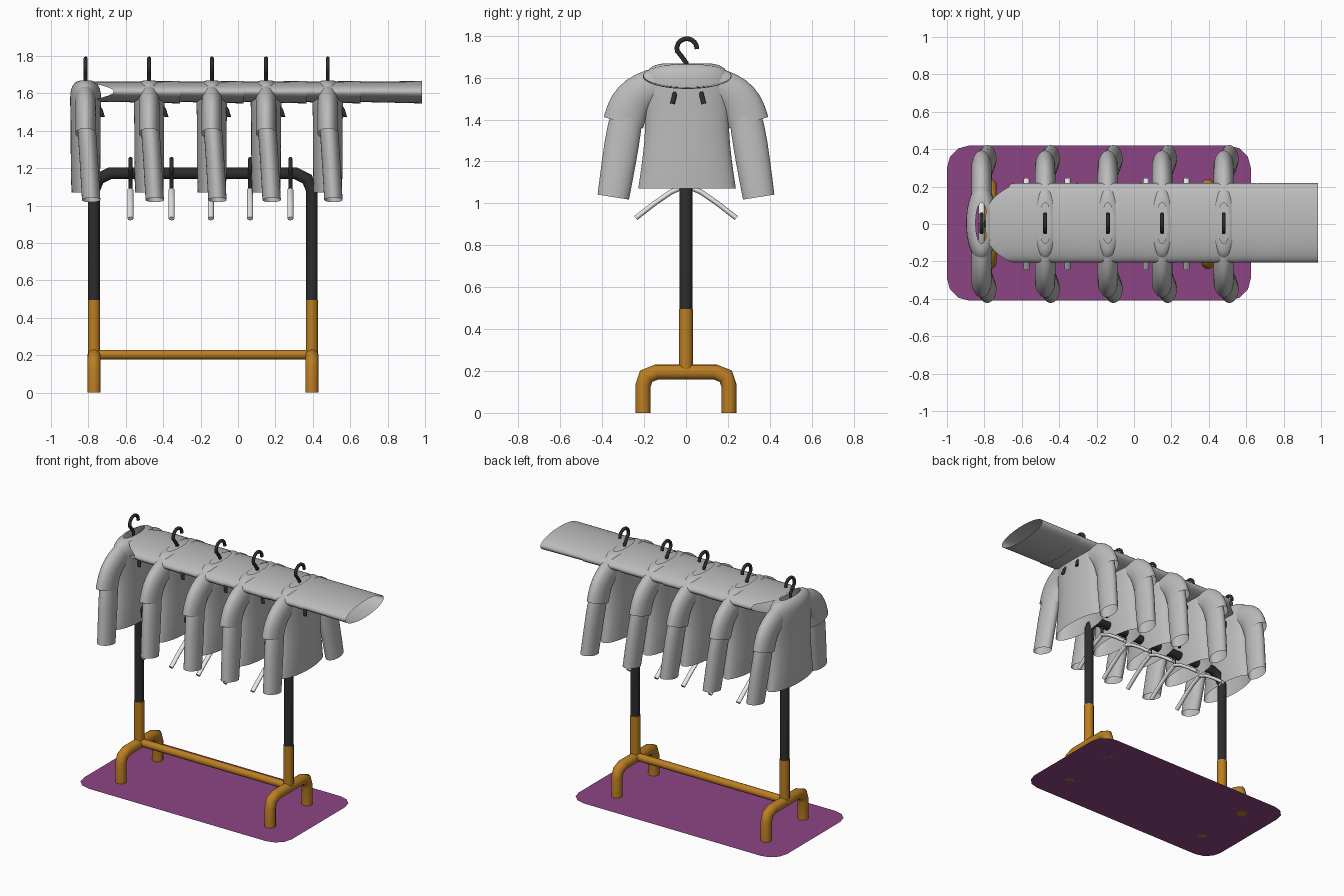
import bpy, bmesh, math
from mathutils import Vector

if "Cube" in bpy.data.objects:
    bpy.data.objects.remove(bpy.data.objects["Cube"])


def material(name, rgb):
    m = bpy.data.materials.new(name)
    m.use_nodes = True
    m.diffuse_color = (*rgb, 1)
    m.node_tree.nodes["Principled BSDF"].inputs["Base Color"].default_value = (*rgb, 1)
    return m


FABRIC = material("grey fabric", (0.5, 0.5, 0.5))
BLACK = material("black metal", (0.025, 0.026, 0.027))
BRASS = material("golden brown metal", (0.5, 0.21, 0.016))
PURPLE = material("purple rug", (0.27, 0.06, 0.23))
WHITE = material("white plastic", (0.8, 0.8, 0.8))

X, Y, Z = Vector((1, 0, 0)), Vector((0, 1, 0)), Vector((0, 0, 1))


def finish(name, bm, mat, smooth=True):
    mesh = bpy.data.meshes.new(name)
    bm.to_mesh(mesh)
    bm.free()
    mesh.materials.append(mat)
    for p in mesh.polygons:
        p.use_smooth = smooth and len(p.vertices) == 4
    obj = bpy.data.objects.new(name, mesh)
    bpy.context.collection.objects.link(obj)
    return obj


def sweep(name, path, radii, side, mat, sides=14, capped=True, smoother=False):
    """Sweep an ellipse along a flat path; radii are (in plane, along side)."""
    pts = [Vector(p) for p in path]
    if not isinstance(radii, list):
        radii = [(radii, radii)] * len(pts)
    bm = bmesh.new()
    rings = []
    for i, p in enumerate(pts):
        ahead = (pts[min(i + 1, len(pts) - 1)] - p).normalized()
        behind = (p - pts[max(i - 1, 0)]).normalized()
        tangent = (ahead + behind).normalized()
        mitre = 1 / max(tangent.dot(ahead if ahead.length else behind), 0.7)
        normal = side.cross(tangent).normalized()
        a, b = radii[i]
        if not capped:
            mitre = 1
        rings.append([bm.verts.new(p + normal * a * mitre * math.cos(t) + side * b * math.sin(t))
                      for t in (2 * math.pi * k / sides for k in range(sides))])
    for r, s in zip(rings, rings[1:]):
        for k in range(sides):
            n = (k + 1) % sides
            bm.faces.new((r[k], r[n], s[n], s[k]))
    if capped:
        bm.faces.new(rings[0])
        bm.faces.new(rings[-1])
    bmesh.ops.recalc_face_normals(bm, faces=bm.faces)
    obj = finish(name, bm, mat)
    if smoother:
        mod = obj.modifiers.new("smooth cloth", "SUBSURF")
        mod.levels = mod.render_levels = 1
    return obj


def place(parts, xs):
    """Put the parts at the first x and linked copies at the others."""
    for i, x in enumerate(xs):
        for part in parts:
            obj = part
            if i:
                obj = part.copy()
                bpy.context.collection.objects.link(obj)
            obj.location.x = x


# Rug with rounded corners
bm = bmesh.new()
corners = [bm.verts.new((x, y, 0)) for x, y in
           ((-1, -0.41), (0.625, -0.41), (0.625, 0.42), (-1, 0.42))]
bm.faces.new(corners)
bmesh.ops.bevel(bm, geom=corners, offset=0.12, segments=3, profile=0.5, affect="VERTICES")
finish("rug", bm, PURPLE, False)

# Rack: upper frame, lower posts, rail and feet
LEFT, RIGHT, TOP = 0.395, -0.77, 1.172
sweep("upper_frame",
      [(RIGHT, 0, 0.49), (RIGHT, 0, TOP - 0.09), (RIGHT + 0.025, 0, TOP - 0.03),
       (RIGHT + 0.085, 0, TOP), (LEFT - 0.085, 0, TOP), (LEFT - 0.025, 0, TOP - 0.03),
       (LEFT, 0, TOP - 0.09), (LEFT, 0, 0.49)], 0.031, Y, BLACK)
sweep("lower_rail", [(RIGHT, 0, 0.203), (LEFT, 0, 0.203)], 0.026, Y, BRASS)
post = sweep("lower_post", [(0, 0, 0.19), (0, 0, 0.495)], 0.033, X, BRASS)
foot = sweep("foot", [(0, -0.205, 0), (0, -0.205, 0.13), (0, -0.19, 0.175), (0, -0.14, 0.195),
                      (0, 0.14, 0.195), (0, 0.19, 0.175), (0, 0.205, 0.13), (0, 0.205, 0)],
             0.036, X, BRASS)
place([post, foot], [RIGHT, LEFT])


# Hangers: black hook and two drooping white arms
def hook(name, top):
    pts = [(0, 0, top - 0.18), (0, 0, top - 0.125), (0, -0.025, top - 0.09)]
    centre = top - 0.058
    for k in range(10):
        a = math.radians(195 - 22 * k)
        pts.append((0, 0.004 + 0.048 * math.cos(a), centre + 0.047 * math.sin(a)))
    return sweep(name, pts, 0.011, X, BLACK, 10)


def hanger(prefix, top):
    parts = [hook(prefix + "_hook", top)]
    for s, label in ((1, "back"), (-1, "front")):
        arm = [(0, 0, top - 0.175), (0, s * 0.07, top - 0.205), (0, s * 0.15, top - 0.26),
               (0, s * 0.24, top - 0.33)]
        parts.append(sweep(f"{prefix}_{label}_arm", arm, [(0.012, 0.016)] * 4, X, WHITE, 8))
    return parts


place(hanger("empty_hanger", 1.26), [-0.575, -0.355, -0.145, 0.065, 0.28])

# Shirt torso, open at hem and neck
torso_rings = [(1.07, 0.235, 0.076), (1.2, 0.215, 0.08), (1.36, 0.198, 0.08), (1.48, 0.205, 0.08),
               (1.57, 0.21, 0.085), (1.63, 0.2, 0.08), (1.662, 0.16, 0.055), (1.668, 0.11, 0.032)]
shirt = [sweep("shirt_body", [(0, 0.005, z) for z, _, _ in torso_rings],
               [(w, d) for _, w, d in torso_rings], X, FABRIC, 28, False, True)]

# Sleeves: a wide upper layer over a long lower layer, mirrored front and back
upper = [(0.12, 1.57, 0.083), (0.2, 1.545, 0.088), (0.255, 1.5, 0.096),
         (0.283, 1.44, 0.1), (0.299, 1.385, 0.099)]
lower = [(0.27, 1.48, 0.07, 0), (0.295, 1.36, 0.085, 0.01), (0.32, 1.2, 0.083, 0.02),
         (0.347, 1.03, 0.077, 0.03)]
for s, label in ((1, "back"), (-1, "front")):
    shirt.append(sweep(f"{label}_upper_sleeve", [(0, s * y, z) for y, z, _ in upper],
                       [(r, 0.056) for _, _, r in upper], X, FABRIC, 20, False, True))
    shirt.append(sweep(f"{label}_lower_sleeve", [(dx, s * y, z) for y, z, _, dx in lower],
                       [(r, 0.05) for _, _, r, _ in lower], X, FABRIC, 20, False, True))
    # Small dark clips on the chest
    y = 0.01 + s * 0.075
    shirt.append(sweep(f"{label}_clip", [(0.06, y - s * 0.015, 1.545), (0.08, y - s * 0.01, 1.515),
                                         (0.092, y, 1.475)], 0.011, X, BLACK, 8))

# Neck tube stretching sideways, with a scooped start
tube = sweep("neck_tube", [(x, 0.006, 1.61 - 0.008 * x) for x in (0.02, 0.18, 0.34, 0.505)],
             [(0.208, 0.054), (0.212, 0.055), (0.212, 0.057), (0.212, 0.06)], Z, FABRIC, 32, False)
for v in tube.data.vertices:
    if v.co.x < 0.1:
        v.co.x += 0.13 * min(1, abs(v.co.y) / 0.2) ** 3
shirt.append(tube)

shirt += hanger("shirt_hanger", 1.797)
place(shirt, [-0.815, -0.475, -0.14, 0.15, 0.48])
